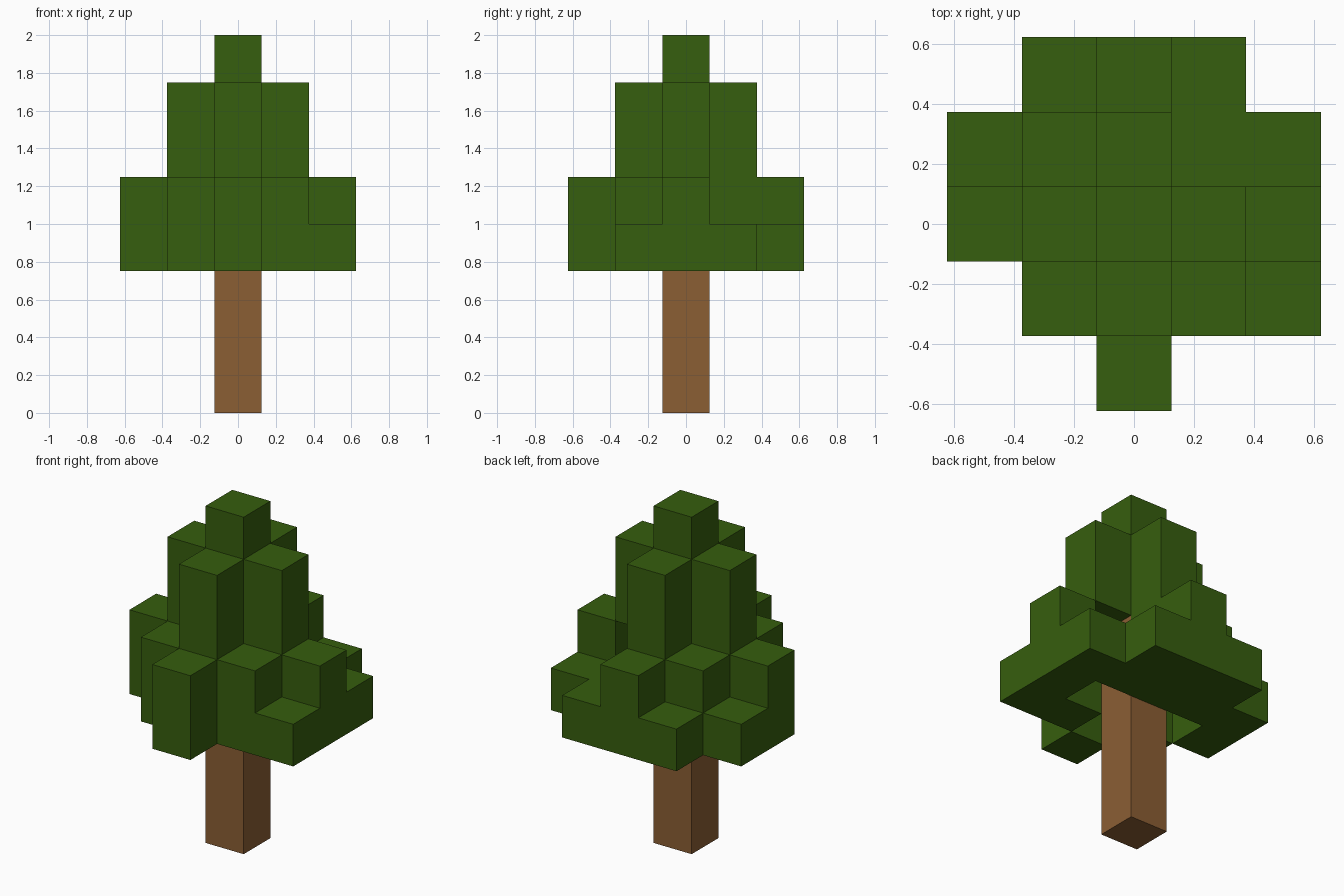
import bpy, bmesh
from mathutils import Vector

cube = bpy.data.objects.get("Cube")
if cube:
    bpy.data.objects.remove(cube, do_unlink=True)

U = 0.25  # block size


def material(name, rgb):
    m = bpy.data.materials.new(name)
    m.use_nodes = True
    m.diffuse_color = (*rgb, 1)
    bsdf = m.node_tree.nodes["Principled BSDF"]
    bsdf.inputs["Base Color"].default_value = (*rgb, 1)
    bsdf.inputs["Roughness"].default_value = 0.9
    return m


green = material("leaf green", (0.037, 0.112, 0.0044))
brown = material("bark brown", (0.258, 0.112, 0.034))

# Block maps per level: rows run back to front, columns run -x to +x
SKIRT = [".###.", "#####", "#...#", ".#.##", "..#.."]
BOUGHS = ["..#..", ".##..", "#...#", ".#.#.", "..#.."]
CROSS = [".....", "..#..", ".#.#.", "..#..", "....."]
TIP = [".....", ".....", "..#..", ".....", "....."]


def cells(grid, level):
    return {(c - 2, 2 - r, level) for r, row in enumerate(grid)
            for c, mark in enumerate(row) if mark == "#"}


parts = {
    "trunk": ({(0, 0, k) for k in range(7)}, brown),
    "lower_foliage": (cells(SKIRT, 3) | cells(BOUGHS, 4), green),
    "upper_foliage": (cells(CROSS, 5) | cells(CROSS, 6), green),
    "treetop": (cells(TIP, 7), green),
}
solid = set().union(*(blocks for blocks, _ in parts.values()))
AXES = [Vector((1, 0, 0)), Vector((0, 1, 0)), Vector((0, 0, 1))]


def build(name, blocks, mat):
    """Skin the blocks, leaving out faces pressed against another block."""
    bm = bmesh.new()
    for block in sorted(blocks):
        centre = Vector(block) + Vector((0, 0, 0.5))
        for i in range(3):
            for sign in (1, -1):
                n = AXES[i] * sign
                if tuple(int(a + b) for a, b in zip(block, n)) in solid:
                    continue
                u, w = AXES[(i + 1) % 3], AXES[(i + 2) % 3]
                ring = [(-1, -1), (1, -1), (1, 1), (-1, 1)][::sign]
                bm.faces.new([bm.verts.new((centre + (n + u * a + w * b) / 2) * U)
                              for a, b in ring])
    bmesh.ops.remove_doubles(bm, verts=bm.verts, dist=0.001)
    mesh = bpy.data.meshes.new(name)
    bm.to_mesh(mesh)
    bm.free()
    mesh.materials.append(mat)
    bpy.context.collection.objects.link(bpy.data.objects.new(name, mesh))


for name, (blocks, mat) in parts.items():
    build(name, blocks, mat)
